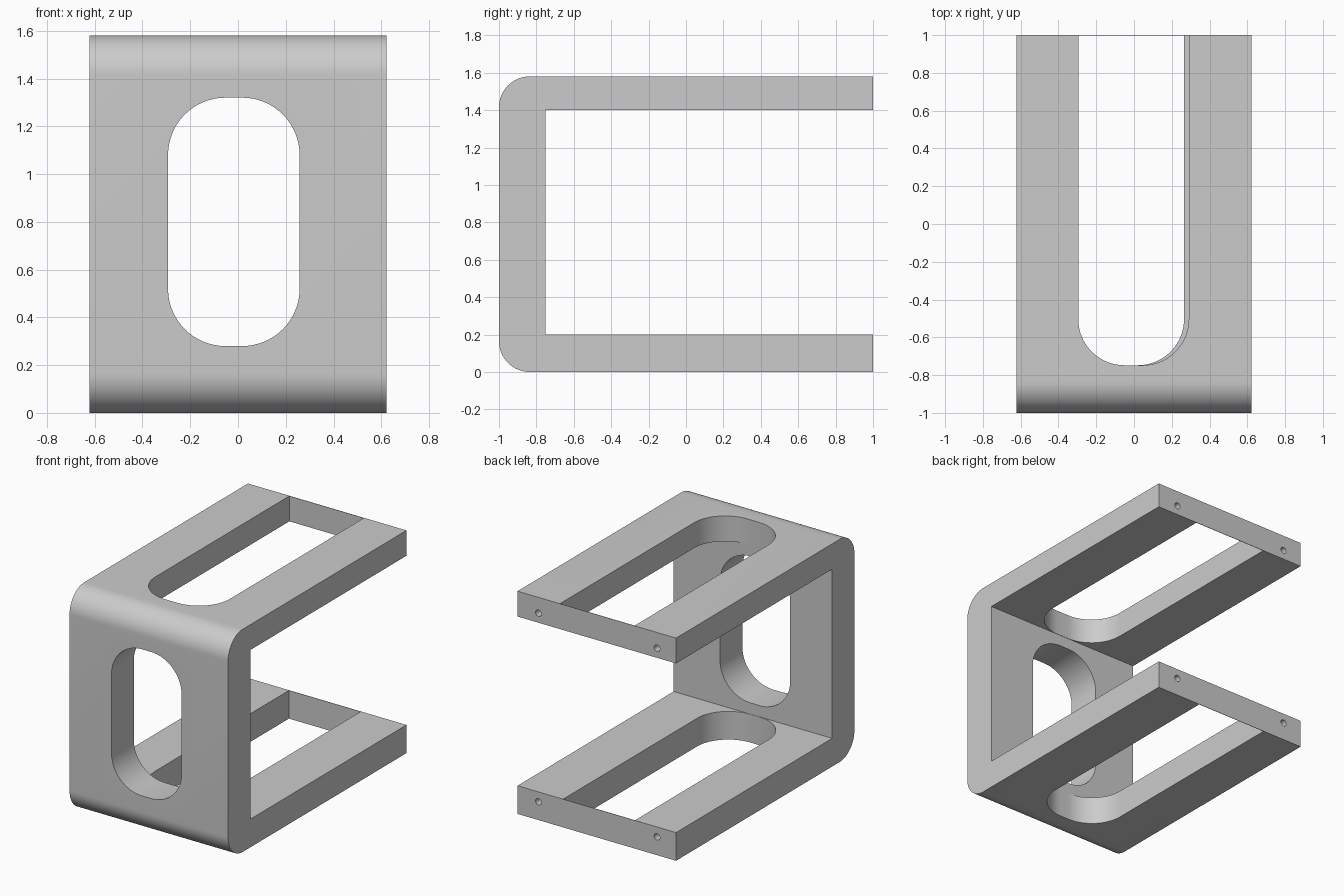
import bpy, bmesh
from math import radians
from mathutils import Vector

cube = bpy.data.objects.get("Cube")
if cube:
    bpy.data.objects.remove(cube, do_unlink=True)

grey = bpy.data.materials.new("light grey")
grey.use_nodes = True
grey.diffuse_color = (0.6, 0.6, 0.6, 1)
grey.node_tree.nodes["Principled BSDF"].inputs["Base Color"].default_value = (0.6, 0.6, 0.6, 1)


def rounded(corners, steps=16):
    """Outline through (u, v, radius) right-angled corners, as 2D points."""
    pts = []
    for i, (u, v, r) in enumerate(corners):
        p = Vector((u, v))
        if r == 0:
            pts.append(p)
            continue
        a = (Vector(corners[i - 1][:2]) - p).normalized()
        b = (Vector(corners[(i + 1) % len(corners)][:2]) - p).normalized()
        centre = p + (a + b) * r
        for k in range(steps + 1):
            t = radians(90 * k / steps)
            q = Vector((1, 0)).to_3d()
            q.rotate(Vector((0, 0, 1)).rotation_difference(Vector((0, 0, 1))))
            s, c = Vector((0, 1)), q
            from_b = Vector((c.x, 0)).x
            import math
            pts.append(centre - b * (r * math.cos(t) * from_b) - a * (r * math.sin(t) * s.y))
    return pts


def prism(name, outline, axis, low, high):
    """Extrude a 2D outline along x, y or z between low and high."""
    place = {"x": lambda p, d: (d, p.x, p.y),
             "y": lambda p, d: (p.x, d, p.y),
             "z": lambda p, d: (p.x, p.y, d)}[axis]
    bm = bmesh.new()
    face = bm.faces.new([bm.verts.new(place(p, low)) for p in outline])
    ext = bmesh.ops.extrude_face_region(bm, geom=[face])
    moved = [g for g in ext["geom"] if isinstance(g, bmesh.types.BMVert)]
    shift = Vector(place(Vector((0, 0)), high - low))
    bmesh.ops.translate(bm, verts=moved, vec=shift)
    bmesh.ops.recalc_face_normals(bm, faces=bm.faces)
    mesh = bpy.data.meshes.new(name)
    bm.to_mesh(mesh)
    bm.free()
    mesh.materials.append(grey)
    obj = bpy.data.objects.new(name, mesh)
    bpy.context.collection.objects.link(obj)
    return obj


# Bracket body: C-shaped side profile with rounded outer front corners
body = prism("bracket_body", rounded([
    (1, 0, 0), (1, 0.2, 0), (-0.75, 0.2, 0), (-0.75, 1.4, 0), (1, 1.4, 0),
    (1, 1.58, 0), (-1, 1.58, 0.165), (-1, 0, 0.165)]), "x", -0.622, 0.622)


def arm_slot(left, right):
    """Long slot, rounded at the front, leaving a thin skin at the back."""
    return rounded([(left, 0.997, 0), (left, -0.748, 0.245),
                    (right, -0.748, 0.245), (right, 0.997, 0)])


# Cutters for the three slots
cutters = [
    prism("top_slot", arm_slot(-0.295, 0.29), "z", 1.3, 1.7),
    prism("bottom_slot", arm_slot(-0.298, 0.265), "z", -0.1, 0.3),
    prism("front_slot", rounded([
        (-0.293, 0.28, 0.24), (0.258, 0.28, 0.24),
        (0.258, 1.32, 0.24), (-0.293, 1.32, 0.24)]), "y", -1.1, -0.6),
]

# Cutters for the screw holes in the arm ends
R = 0.023
for x in (-0.473, 0.458):
    for z in (0.13, 1.468):
        hole = rounded([(x - R, z - R, R), (x + R, z - R, R),
                        (x + R, z + R, R), (x - R, z + R, R)], 6)
        hole = [p for i, p in enumerate(hole) if (p - hole[i - 1]).length > 1e-5]
        cutters.append(prism("screw_hole", hole, "y", 0.85, 1.1))

for cutter in cutters:
    cutter.hide_render = True
    mod = body.modifiers.new(cutter.name, "BOOLEAN")
    mod.operation = "DIFFERENCE"
    mod.solver = "EXACT"
    mod.object = cutter

# Bake the cuts, then drop the cutters
bpy.context.view_layer.update()
graph = bpy.context.evaluated_depsgraph_get()
mesh = bpy.data.meshes.new_from_object(body.evaluated_get(graph))
body.modifiers.clear()
body.data = mesh
for cutter in cutters:
    bpy.data.objects.remove(cutter, do_unlink=True)

bpy.ops.object.select_all(action="DESELECT")
body.select_set(True)
bpy.context.view_layer.objects.active = body
bpy.ops.object.shade_smooth_by_angle(angle=radians(30))
